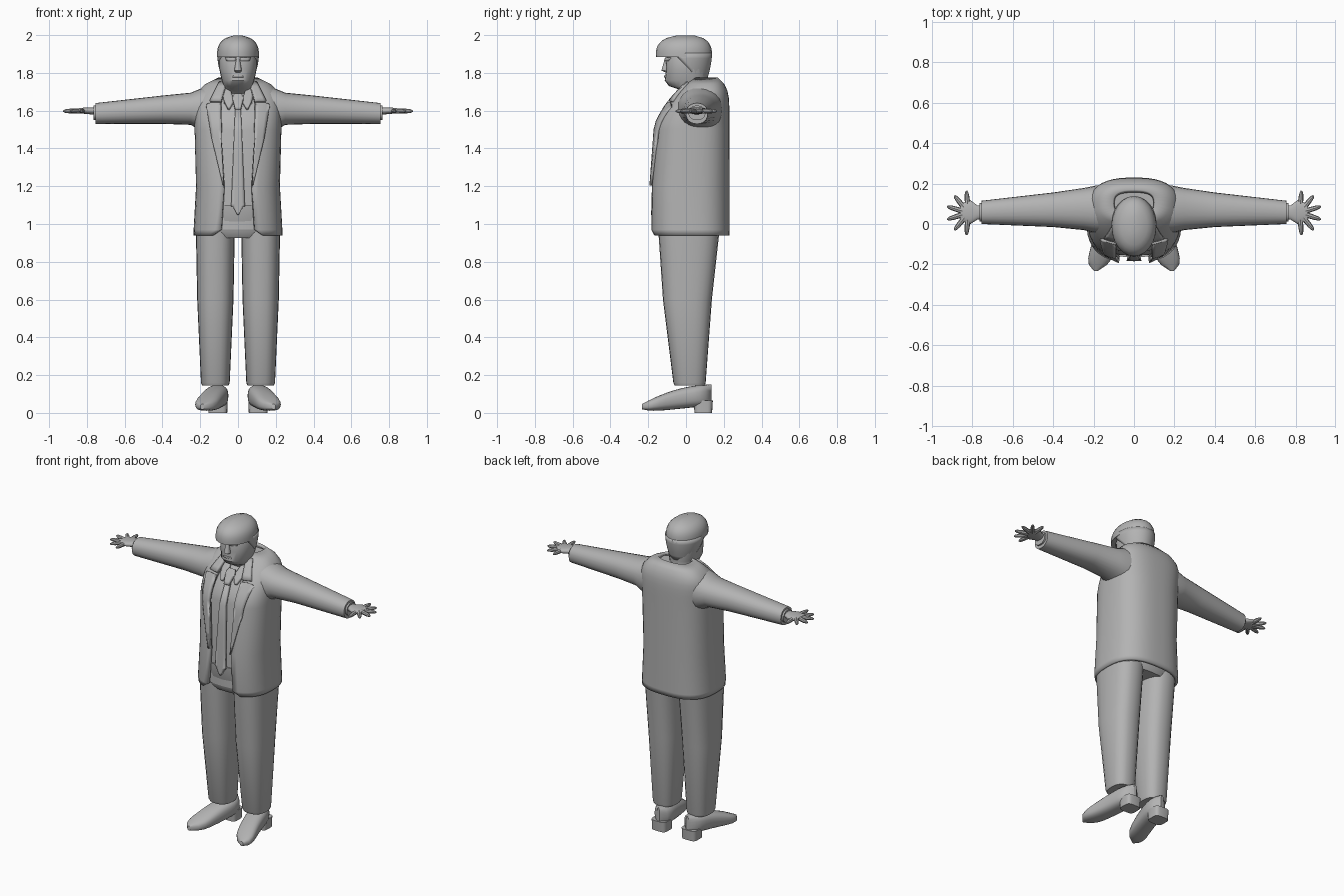
import bpy, bmesh, math
from mathutils import Vector

default_cube = bpy.data.objects.get("Cube")
if default_cube:
    bpy.data.objects.remove(default_cube)

grey = bpy.data.materials.new("plain grey")
grey.use_nodes = True
tone = (.45, .45, .45, 1)
grey.diffuse_color = tone
grey.node_tree.nodes["Principled BSDF"].inputs["Base Color"].default_value = tone


def loft(name, rows, closed=True, mirror=False, thick=0):
    """Skin rows of points; closed rows are capped, open rows may be thickened."""
    bm = bmesh.new()
    grid = [[bm.verts.new(point) for point in row] for row in rows]
    count = len(grid[0])
    for low, high in zip(grid, grid[1:]):
        for j in range(count if closed else count - 1):
            k = (j + 1) % count
            bm.faces.new((low[j], low[k], high[k], high[j]))
    if closed:
        bm.faces.new(grid[0])
        bm.faces.new(grid[-1])
        bmesh.ops.recalc_face_normals(bm, faces=bm.faces[:])
    mesh = bpy.data.meshes.new(name)
    bm.to_mesh(mesh)
    bm.free()
    mesh.materials.append(grey)
    for polygon in mesh.polygons:
        polygon.use_smooth = True
    mesh.set_sharp_from_angle(angle=math.radians(40))
    obj = bpy.data.objects.new(name, mesh)
    bpy.context.collection.objects.link(obj)
    if thick:
        solid = obj.modifiers.new("thickness", "SOLIDIFY")
        solid.thickness = thick
        solid.offset = -1
    if mirror:
        obj.modifiers.new("mirror", "MIRROR")


def section(centre, half, front, back, power=1, count=24, start=0, closed=True):
    """Rounded outline from the front round through the positive side."""
    middle, depth = (front + back) / 2, (back - front) / 2
    outline = []
    for i in range(count):
        turn = start + 2 * (math.pi - start) * i / (count if closed else count - 1)
        s, c = math.sin(turn), math.cos(turn)
        outline.append((centre + half * math.copysign(abs(s) ** power, s),
                        middle - depth * math.copysign(abs(c) ** power, c)))
    return outline


def upright(name, rings, power=.8, centre=0, mirror=False):
    """Rings are (height, front, back, half width)."""
    loft(name, [[(x, y, z) for x, y in section(centre, half, front, back, power)]
                for z, front, back, half in rings], mirror=mirror)


def sideways(name, rings, power=.9):
    """Mirrored limb; rings are (x, front, back, bottom, top)."""
    loft(name, [[(x, y, z) for y, z in section((front + back) / 2, (back - front) / 2,
                                               bottom, top, power)]
                for x, front, back, bottom, top in rings], mirror=True)


def mix(a, b, t):
    return [p + (q - p) * t for p, q in zip(a, b)]


def surface_y(rings, x, z, power):
    """Front surface of an upright loft."""
    for low, high in zip(rings, rings[1:]):
        if z <= high[0]:
            break
    t = min(1, max(0, (z - low[0]) / (high[0] - low[0])))
    level, front, back, half = mix(low, high, t)
    across = min(1, abs(x) / half) ** (2 / power)
    return (front + back) / 2 - (back - front) / 2 * (1 - across) ** (power / 2)


def plate(name, rows, rings, lift, thick=.02, mirror=False, power=.75):
    """Cloth strip lying on a front surface; rows are (z, x from, x to)."""
    points = []
    for low, high in zip(rows, rows[1:]):
        for step in range(5):
            z, left, right = mix(low, high, step / 4)
            xs = [left + (right - left) * i / 4 for i in range(5)]
            points.append([(x, surface_y(rings, x, z, power) - lift, z + lift / 3) for x in xs])
    loft(name, points, closed=False, mirror=mirror, thick=thick)


# Jacket: an open-fronted shell with a straight body and domed shoulders
tailoring = .75
jacket = [(.94, -.185, .23, .235), (.97, -.19, .23, .235), (1.2, -.185, .23, .222)]
openings = [.13, .09, .075]
for i in range(9):
    f = i / 8
    jacket.append((1.5 + .275 * f, -.165 + .2 * f ** 1.5,
                   .23 - .06 * f ** 6, .23 - .125 * f ** 6))
    openings.append(.1 - .05 * f ** 3)
shell = []
for (z, front, back, half), gap in zip(jacket, openings):
    start = math.asin((gap / half) ** (1 / tailoring))
    outline = section(0, half, front, back, tailoring, 40, start, closed=False)
    shell.append([(x, y, z) for x, y in outline])
loft("jacket", shell, closed=False, thick=.02)

# Notched lapels and collar
plate("lapel", [(1.2, .075, .08), (1.45, .09, .14), (1.63, .09, .17), (1.64, .09, .14)],
      jacket, lift=.013, mirror=True)
plate("jacket_collar", [(1.65, .09, .15), (1.75, .06, .1)], jacket, lift=.013, mirror=True)

# Shirt set inside the jacket, with collar wings
shirt = [(z, front + .03, back - .02, half - .02) for z, front, back, half in jacket[1:-1]]
upright("shirt", shirt, tailoring)
plate("shirt_collar", [(1.61, .045, .055), (1.65, .02, .075), (1.73, .05, .085)],
      shirt, lift=.018, mirror=True)

# Tie
plate("tie", [(z, -half, half) for z, half in ((1.04, .004), (1.1, .036), (1.61, .015))],
      shirt, lift=.026)
plate("tie_knot", [(z, -half, half) for z, half in ((1.6, .015), (1.66, .03), (1.68, .02))],
      shirt, lift=.034)

# Trousers
upright("trouser_waist", [(.925, -.13, .165, .17), (.96, -.155, .185, .208),
                          (1.1, -.166, .19, .205)])
upright("trouser_leg", [(.145, -.06, .1, .07), (.16, -.067, .104, .076), (.6, -.122, .137, .096),
                        (.97, -.147, .178, .103)], centre=.12, mirror=True)

# Shoes: turned outward and tapering to the toe
shoe = []
for i in range(13):
    f = .01 + .98 * i / 12
    half = .06 * (1 - abs(2 * f - 1) ** 6) + .003
    sole = .04 * (1 - f) + .02 * f ** 8
    outline = section(.103 + .087 * f ** 1.5, half, sole, .15 - .105 * f ** 2, tailoring)
    shoe.append([(x, .138 - .374 * f, z) for x, z in outline])
loft("shoe", shoe, mirror=True)
upright("shoe_heel", [(0, .045, .138, .05), (.065, .04, .142, .052)], .5, centre=.107, mirror=True)

# Arms
sideways("sleeve", [(.1, -.04, .19, 1.5, 1.73), (.19, -.045, .19, 1.49, 1.72),
                    (.25, -.03, .178, 1.525, 1.695), (.4, -.015, .156, 1.53, 1.68),
                    (.755, 0, .115, 1.53, 1.64)])
sideways("shirt_cuff", [(x, .013, .103, 1.55, 1.627) for x in (.73, .766)])
sideways("palm", [(.74, .025, .09, 1.58, 1.617), (.775, .022, .092, 1.58, 1.617),
                  (.81, 0, .118, 1.583, 1.617), (.86, .015, .1, 1.59, 1.61)])

# Fingers fan out evenly around the palm
wrist = Vector((.82, .055, 1.598))
for i in range(6):
    angle = math.radians(85 - 34 * i)
    along = Vector((math.cos(angle), math.sin(angle), 0))
    side = along.cross(Vector((0, 0, 1)))
    rows = []
    for reach, thickness in ((.03, .014), (.08, .012), (.1, .009), (.11, .004)):
        outline = section(0, thickness, -thickness, thickness, count=8)
        rows.append([wrist + along * reach + side * u + Vector((0, 0, v)) for u, v in outline])
    loft("finger_" + str(i + 1), rows, mirror=True)

# Head, nose and brows
head = [(1.68, -.01, .12, .08), (1.715, -.045, .115, .078), (1.73, -.09, .112, .075),
        (1.76, -.113, .112, .086), (1.82, -.104, .118, .099), (1.87, -.108, .12, .1),
        (1.96, -.07, .08, .07)]
upright("head", head, .9)
upright("nose", [(1.803, -.11, -.08, .014), (1.812, -.13, -.08, .02), (1.87, -.114, -.08, .01)])
plate("lips", [(1.775, -.03, .03), (1.785, -.025, .025)], head, lift=.006, power=.9)
plate("brow", [(1.86, .015, .06), (1.88, .01, .07)], head, lift=.007, mirror=True, power=.9)

# Hair: a domed cap with overhanging fringe, then the sides and back
cap = []
for i in range(9):
    f = i / 8.1
    spread = math.sqrt(1 - f ** 3)
    cap.append((1.885 + .115 * f, -.02 - .14 * spread, .02 + .118 * spread, .111 * spread))
upright("hair_top", cap, 1)
sides = []
for i in range(6):
    f = i / 5
    fullness = .026 * math.sin(f * math.pi / 2)
    outline = section(0, .085 + fullness, -.1 - fullness, .112 + fullness,
                      start=2.1 - 1.1 * f, closed=False)
    sides.append([(x, y, 1.765 + .14 * f) for x, y in outline])
loft("hair_back", sides, closed=False, thick=.025)
